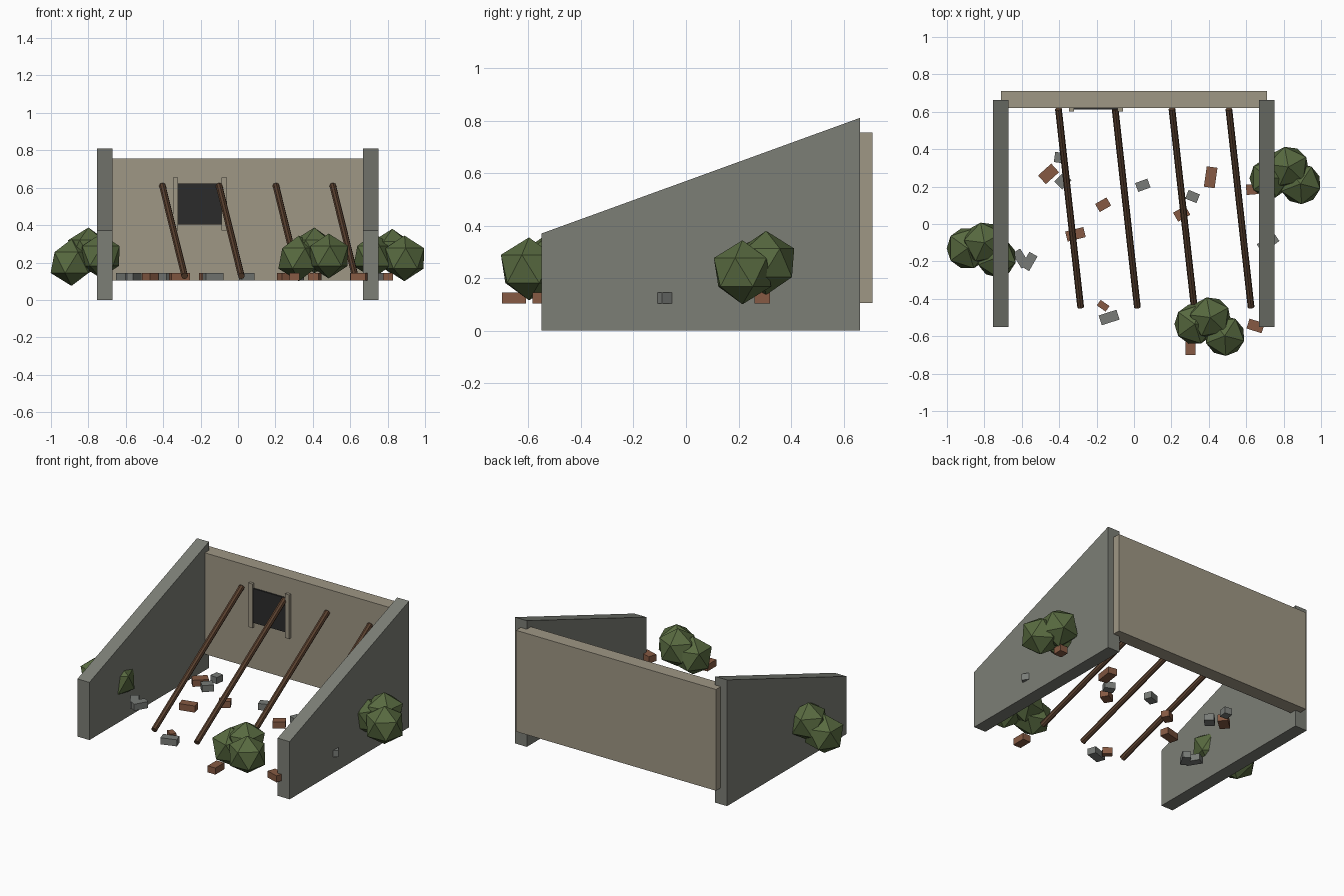
import bpy, bmesh, math
from mathutils import Vector, Matrix

if "Cube" in bpy.data.objects:
    bpy.data.objects.remove(bpy.data.objects["Cube"])


def material(name, r, g, b):
    m = bpy.data.materials.new(name)
    lin = [((c / 255 + 0.055) / 1.055) ** 2.4 for c in (r, g, b)]
    m.diffuse_color = (*lin, 1)
    m.use_nodes = True
    m.node_tree.nodes["Principled BSDF"].inputs["Base Color"].default_value = m.diffuse_color
    return m


CONCRETE = material("grey concrete", 124, 126, 118)
PLASTER = material("beige plaster", 159, 151, 133)
WOOD = material("dark wood", 92, 66, 48)
DARK = material("dark opening", 43, 43, 43)
LEAF = material("leaf green", 88, 106, 64)
BRICK = material("red brick", 134, 90, 67)
STONE = material("grey stone", 120, 123, 119)


def finish(name, bm, mat):
    bmesh.ops.recalc_face_normals(bm, faces=bm.faces)
    me = bpy.data.meshes.new(name)
    bm.to_mesh(me)
    bm.free()
    me.materials.append(mat)
    ob = bpy.data.objects.new(name, me)
    bpy.context.collection.objects.link(ob)
    return ob


def box(name, centre, size, mat, angle=0):
    bm = bmesh.new()
    mx = (Matrix.Translation(centre) @ Matrix.Rotation(math.radians(angle), 4, 'Z')
          @ Matrix.Diagonal((*size, 1)))
    bmesh.ops.create_cube(bm, size=1, matrix=mx)
    return finish(name, bm, mat)


def span(name, lo, hi, mat):
    lo, hi = Vector(lo), Vector(hi)
    return box(name, (lo + hi) / 2, hi - lo, mat)


# Sloping side walls: profile in y/z, extruded along x
def side_wall(name, x0, x1):
    bm = bmesh.new()
    profile = [(-0.55, 0), (0.662, 0), (0.662, 0.81), (-0.55, 0.37)]
    face = bm.faces.new([bm.verts.new((x0, y, z)) for y, z in profile])
    ext = bmesh.ops.extrude_face_region(bm, geom=[face])
    moved = [v for v in ext["geom"] if isinstance(v, bmesh.types.BMVert)]
    bmesh.ops.translate(bm, verts=moved, vec=(x1 - x0, 0, 0))
    return finish(name, bm, CONCRETE)


side_wall("left_wall", -0.755, -0.67)
side_wall("right_wall", 0.667, 0.752)

# Back wall with dark opening and two jambs
span("back_wall", (-0.71, 0.62, 0.105), (0.71, 0.71, 0.755), PLASTER)
span("window_opening", (-0.32, 0.611, 0.403), (-0.074, 0.62, 0.623), DARK)
for side, x in (("left", -0.334), ("right", -0.073)):
    span(side + "_window_jamb", (x - 0.014, 0.602, 0.372), (x + 0.014, 0.622, 0.655), PLASTER)

# Leaning roof beams
for i, x in enumerate((-0.404, -0.101, 0.203, 0.507)):
    top, foot = Vector((x, 0.615, 0.61)), Vector((x + 0.119, -0.445, 0.128))
    axis = top - foot
    bm = bmesh.new()
    bmesh.ops.create_cone(
        bm, cap_ends=True, segments=8, radius1=0.018, radius2=0.018, depth=axis.length,
        matrix=Matrix.Translation((top + foot) / 2) @ axis.to_track_quat('Z', 'Y').to_matrix().to_4x4())
    finish(f"fallen_beam_{i + 1}", bm, WOOD)

# Bushes: three faceted balls each (x, y, z, radius)
bushes = {
    "left_bush": [(-0.89, -0.13, 0.2, 0.125), (-0.80, -0.1, 0.265, 0.122), (-0.735, -0.18, 0.235, 0.118)],
    "right_bush": [(0.725, 0.245, 0.235, 0.12), (0.825, 0.305, 0.258, 0.122), (0.89, 0.215, 0.222, 0.122)],
    "front_bush": [(0.325, -0.535, 0.222, 0.122), (0.408, -0.5, 0.265, 0.122), (0.485, -0.598, 0.235, 0.12)],
}
for name, balls in bushes.items():
    bm = bmesh.new()
    for k, (x, y, z, r) in enumerate(balls):
        bmesh.ops.create_icosphere(
            bm, subdivisions=1, radius=r,
            matrix=Matrix.Translation((x, y, z)) @ Matrix.Rotation(0.5 * k, 4, 'Z'))
    finish(name, bm, LEAF)

# Scattered rubble (x, y, length, width, angle)
bricks = [
    (-0.457, 0.268, 0.095, 0.062, 42), (-0.165, 0.103, 0.07, 0.05, 30),
    (-0.313, -0.055, 0.1, 0.055, 14), (-0.165, -0.437, 0.058, 0.036, -35),
    (0.41, 0.25, 0.11, 0.058, 82), (0.63, 0.185, 0.06, 0.055, 5),
    (0.255, 0.055, 0.075, 0.055, 30), (0.65, -0.545, 0.085, 0.055, -18),
    (0.302, -0.655, 0.09, 0.055, 90), (0.8, 0.29, 0.055, 0.06, 0),
]
stones = [
    (-0.38, 0.23, 0.07, 0.06, 45), (-0.4, 0.355, 0.05, 0.055, -8),
    (0.047, 0.207, 0.07, 0.05, 20), (0.313, 0.147, 0.065, 0.05, -22),
    (-0.133, -0.5, 0.1, 0.055, 18), (0.717, -0.1, 0.11, 0.055, 35),
    (-0.605, -0.185, 0.095, 0.05, -58), (-0.56, -0.2, 0.09, 0.05, 60),
]
for label, rubble, mat in (("brick", bricks, BRICK), ("stone", stones, STONE)):
    for i, (x, y, length, width, angle) in enumerate(rubble):
        box(f"{label}_{i + 1}", (x, y, 0.124), (length, width, 0.042), mat, angle)
